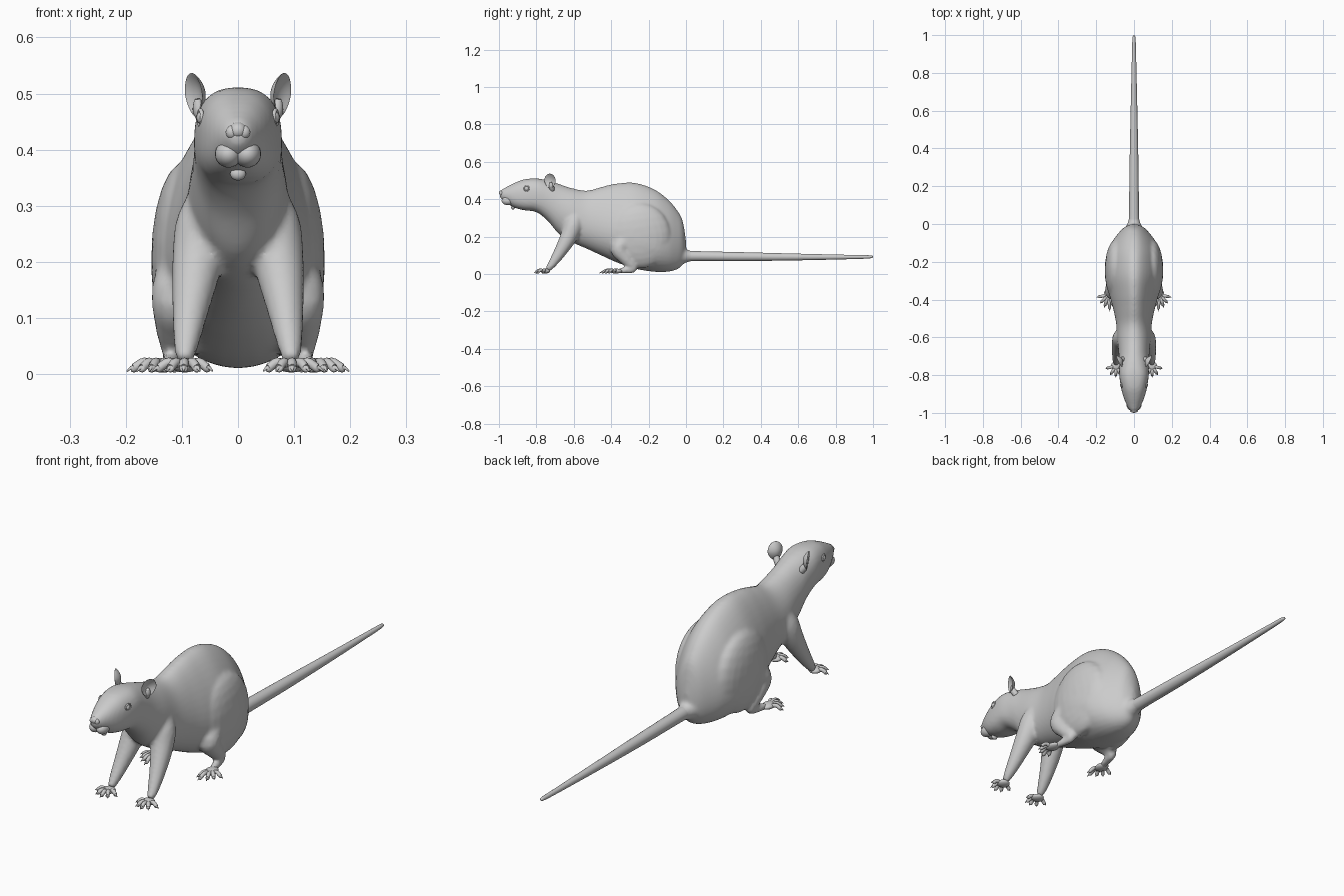
import bpy, bmesh, math
from mathutils import Vector, Matrix

if "Cube" in bpy.data.objects:
    bpy.data.objects.remove(bpy.data.objects["Cube"])


def smooth_rows(rows, steps):
    """Catmull-Rom interpolation through rows of numbers."""
    out = []
    for i in range(len(rows) - 1):
        a, b, c, d = rows[max(i - 1, 0)], rows[i], rows[i + 1], rows[min(i + 2, len(rows) - 1)]
        for k in range(steps):
            t = k / steps
            out.append([0.5 * (2 * q + (r - p) * t + (2 * p - 5 * q + 4 * r - s) * t * t
                               + (3 * q - p - 3 * r + s) * t ** 3) for p, q, r, s in zip(a, b, c, d)])
    return out + [list(rows[-1])]


def finish(name, bm):
    bmesh.ops.recalc_face_normals(bm, faces=bm.faces)
    for f in bm.faces:
        f.smooth = True
    me = bpy.data.meshes.new(name)
    bm.to_mesh(me)
    bm.free()
    ob = bpy.data.objects.new(name, me)
    bpy.context.collection.objects.link(ob)
    return ob


def skin(name, rings):
    bm = bmesh.new()
    vs = [[bm.verts.new(p) for p in ring] for ring in rings]
    n = len(vs[0])
    for a, b in zip(vs, vs[1:]):
        for i in range(n):
            bm.faces.new((a[i], a[(i + 1) % n], b[(i + 1) % n], b[i]))
    bm.faces.new(vs[0])
    bm.faces.new(vs[-1])
    return finish(name, bm)


def tube(name, rows, seg=16, steps=5):
    """Tapered tube through rows of (x, y, z, radius)."""
    rows = smooth_rows(rows, steps)
    pts = [Vector(r[:3]) for r in rows]
    rings, prev, u = [], None, None
    for i, p in enumerate(pts):
        t = (pts[min(i + 1, len(pts) - 1)] - pts[max(i - 1, 0)]).normalized()
        u = t.orthogonal().normalized() if prev is None else prev.rotation_difference(t) @ u
        v, prev, r = t.cross(u), t, max(rows[i][3], 0.0008)
        rings.append([p + r * (math.cos(k * math.tau / seg) * u + math.sin(k * math.tau / seg) * v)
                      for k in range(seg)])
    return skin(name, rings)


def ball(name, c, r, rot=(0, 0, 0), seg=24):
    bm = bmesh.new()
    bmesh.ops.create_uvsphere(bm, u_segments=seg, v_segments=seg // 2, radius=1)
    m = Matrix.LocRotScale(Vector(c), Matrix.Rotation(rot[0], 3, 'X') @ Matrix.Rotation(rot[2], 3, 'Z'), Vector(r))
    bmesh.ops.transform(bm, matrix=m, verts=bm.verts)
    return finish(name, bm)


def join(name, obs):
    bpy.ops.object.select_all(action='DESELECT')
    for o in obs:
        o.select_set(True)
    bpy.context.view_layer.objects.active = obs[0]
    bpy.ops.object.join()
    obs[0].name = name
    return obs[0]


# Trunk and head: y, top z, bottom z, half width, pear shape, squareness
trunk = [(-0.998, .437, .415, .008, 0, 1), (-0.985, .452, .398, .024, 0, 1),
         (-0.955, .468, .376, .040, 0, .95), (-0.915, .488, .354, .056, .05, .85),
         (-0.865, .506, .341, .069, .05, .8), (-0.80, .511, .331, .078, .02, .8),
         (-0.74, .501, .285, .078, 0, .9), (-0.68, .482, .215, .082, 0, 1),
         (-0.61, .459, .170, .089, .05, 1), (-0.53, .446, .135, .093, .15, 1),
         (-0.45, .466, .098, .107, .25, 1), (-0.37, .484, .062, .126, .32, 1),
         (-0.27, .487, .028, .146, .35, 1), (-0.17, .453, .012, .140, .33, 1),
         (-0.10, .402, .012, .115, .28, 1), (-0.05, .345, .024, .082, .2, 1),
         (-0.018, .285, .048, .052, .1, 1), (0.0, .18, .085, .015, 0, 1)]
rings = []
for y, top, bot, w, pear, sq in smooth_rows(trunk, 5):
    ring = []
    for k in range(40):
        a = k * math.tau / 40
        c, s = math.cos(a), math.sin(a)
        x = math.copysign(abs(c) ** sq, c) * w * (1 - pear * s)
        z = (top + bot) / 2 + (top - bot) / 2 * math.copysign(abs(s) ** sq, s)
        ring.append((x, y, z))
    rings.append(ring)
parts = [skin("body", rings)]

# Legs, thighs and tail root, fused into the body
for s in (1, -1):
    parts += [
        tube("front_leg", [(.045 * s, -.58, .34, .03), (.058 * s, -.60, .27, .052), (.072 * s, -.627, .20, .046),
                           (.084 * s, -.672, .12, .034), (.092 * s, -.715, .055, .023),
                           (.095 * s, -.74, .024, .015)]),
        ball("thigh", (.093 * s, -.245, .205), (.062, .165, .175), (.15, 0, 0)),
        tube("hind_leg", [(.09 * s, -.29, .20, .05), (.105 * s, -.355, .14, .05), (.112 * s, -.325, .085, .036),
                          (.112 * s, -.285, .04, .024), (.114 * s, -.29, .023, .018),
                          (.124 * s, -.335, .019, .016), (.132 * s, -.37, .016, .012)]),
    ]
parts.append(tube("tail_root", [(0, -.06, .10, .06), (0, -.015, .097, .043), (0, .015, .096, .031),
                                (0, .05, .096, .026)]))
body = join("body", parts)
rm = body.modifiers.new("fuse", 'REMESH')
rm.mode, rm.voxel_size, rm.use_smooth_shade = 'VOXEL', 0.008, True
sm = body.modifiers.new("soften", 'SMOOTH')
sm.factor, sm.iterations = 0.5, 6
for m in ("fuse", "soften"):
    bpy.ops.object.modifier_apply(modifier=m)

# Tail
tube("tail", [(0, -.02, .096, .032), (0, .05, .096, .027), (0, .3, .093, .024), (0, .6, .091, .018),
              (0, .9, .091, .011), (0, .985, .092, .008), (0, 1.0, .092, .002)], 20)

# Paws: palm, wrist offset, toe tips
front_tips = [(.045, -.768), (.068, -.803), (.097, -.812), (.127, -.800), (.152, -.765)]
hind_tips = [(.108, -.440), (.128, -.462), (.158, -.443), (.180, -.420), (.198, -.388)]
paws = (("front_paw", (.095, -.752), (.027, .026, .013), front_tips),
        ("hind_paw", (.135, -.375), (.025, .034, .013), hind_tips))
for s, side in ((1, "left"), (-1, "right")):
    for name, (px, py), size, tips in paws:
        bits = [ball(name, (px * s, py, .016), size)]
        for tx, ty in tips:
            def at(f):
                return (px + (tx - px) * f) * s, py + (ty - py) * f
            bits.append(tube("toe", [(*at(.2), .015, .009), (*at(.5), .021, .0085), (*at(.72), .014, .008),
                                     (*at(.82), .010, .0075), (*at(.88), .011, .0035), (*at(1), .005, .0012)],
                             10, 3))
        join(f"{name}_{side}", bits)

    # Ear: thin cupped disc facing out and forward
    bm = bmesh.new()
    bmesh.ops.create_uvsphere(bm, u_segments=28, v_segments=20, radius=1)
    n = Vector((.88 * s, -.44, -.1)).normalized()
    up = (Vector((.1 * s, 0, 1)) - n * n.dot(Vector((.1 * s, 0, 1)))).normalized()
    side_axis = up.cross(n)
    for v in bm.verts:
        x, y, z = v.co
        depth = z * .004 - .016 * (1 - x * x - y * y)
        taper = 1 - .18 * max(0, -y)
        v.co = Vector((.079 * s, -.727, .498)) + side_axis * x * .034 * taper + up * y * .039 + n * depth
    finish(f"ear_{side}", bm)
    tube(f"ear_base_{side}", [(.055 * s, -.715, .45, .014), (.068 * s, -.72, .47, .013),
                              (.072 * s, -.723, .49, .006)], 14)

    # Eye with eyelid ring
    ball(f"eye_{side}", (.063 * s, -.852, .457), (.011, .013, .013))
    bpy.ops.mesh.primitive_torus_add(major_segments=28, minor_segments=10, major_radius=.0135, minor_radius=.0035,
                                     location=(.067 * s, -.852, .457), rotation=(0, math.pi / 2, -.22 * s))
    bpy.context.object.name = f"eyelid_{side}"
    bpy.ops.object.shade_smooth()

    # Nostril wing and cheek pad
    ball(f"nostril_{side}", (.011 * s, -.987, .431), (.011, .010, .012))
    ball(f"muzzle_pad_{side}", (.017 * s, -.952, .392), (.024, .034, .024))

# Nose tip and front teeth
ball("nose", (0, -.984, .434), (.016, .016, .015))
ball("teeth", (0, -.925, .357), (.014, .010, .012))
